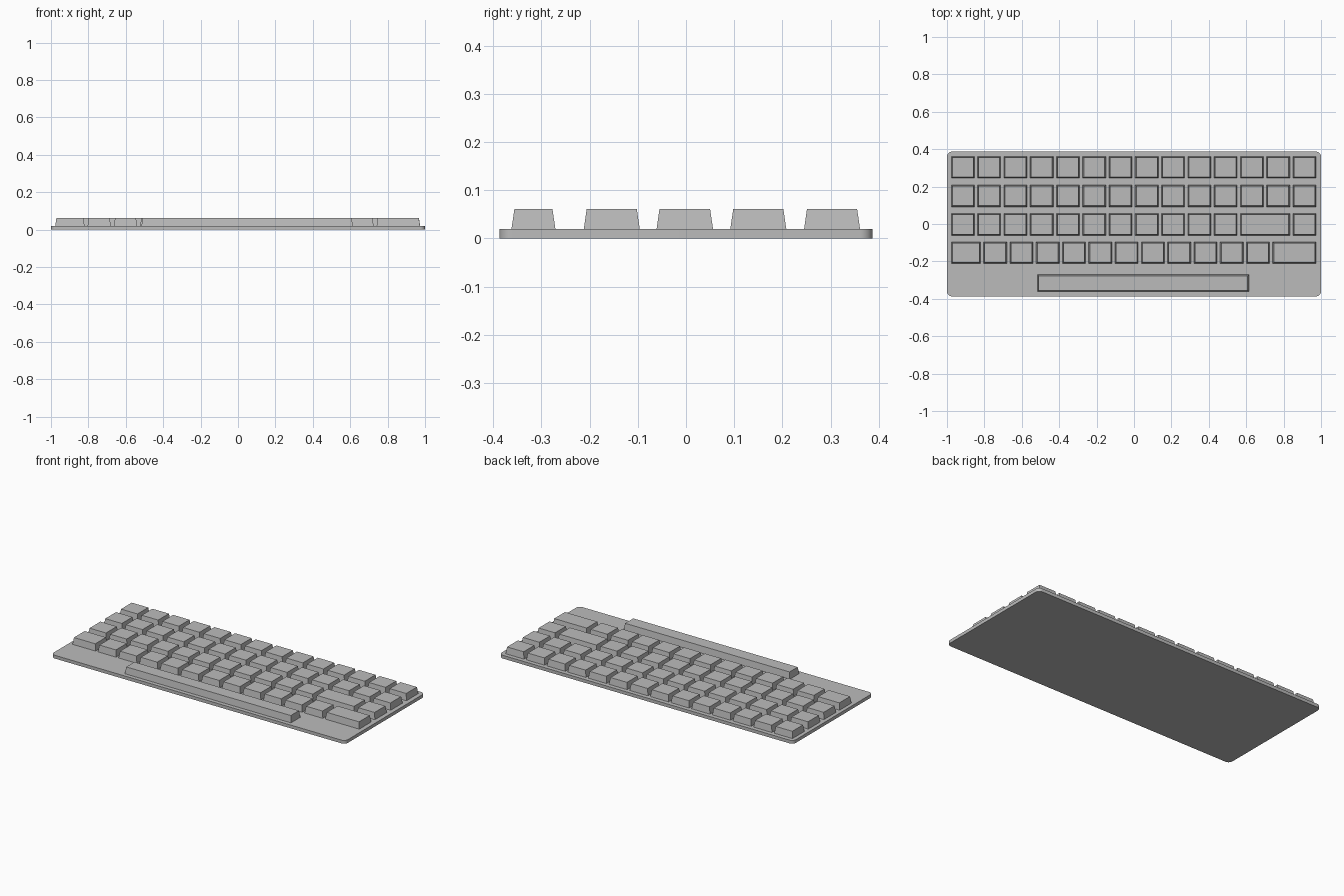
import bpy
import bmesh

cube = bpy.data.objects.get("Cube")
if cube:
    bpy.data.objects.remove(cube, do_unlink=True)

HALF_DEPTH = 0.387
PLATE_TOP = 0.02
KEY_TOP = 0.061
TAPER = 0.006
LEFT, RIGHT = -0.977, 0.973
PITCH = 0.1405
GAP = 0.0165

grey = bpy.data.materials.new("plain grey")
grey.use_nodes = True
grey.diffuse_color = (0.5, 0.5, 0.5, 1)
grey.node_tree.nodes["Principled BSDF"].inputs["Base Color"].default_value = (0.5, 0.5, 0.5, 1)


def add_block(name, x0, x1, y0, y1, z0, z1, taper=0.0, corner=0.0):
    """Box whose top is inset by taper and whose upright edges may be rounded."""
    bm = bmesh.new()
    bmesh.ops.create_cube(bm, size=1)
    for v in bm.verts:
        inset = taper if v.co.z > 0 else 0
        v.co.x = x0 + inset if v.co.x < 0 else x1 - inset
        v.co.y = y0 + inset if v.co.y < 0 else y1 - inset
        v.co.z = z0 if v.co.z < 0 else z1
    if corner:
        upright = [e for e in bm.edges if abs(e.verts[0].co.z - e.verts[1].co.z) > 0.001]
        bmesh.ops.bevel(bm, geom=upright, offset=corner, segments=8,
                        profile=0.5, affect='EDGES')
    mesh = bpy.data.meshes.new(name)
    bm.to_mesh(mesh)
    bm.free()
    mesh.materials.append(grey)
    obj = bpy.data.objects.new(name, mesh)
    bpy.context.collection.objects.link(obj)
    return obj


def add_row(name, y0, y1, spans):
    for i, (x0, x1) in enumerate(spans):
        add_block(f"{name}_key_{i + 1}", x0, x1, y0, y1, PLATE_TOP, KEY_TOP, TAPER)


def run(start, count):
    """Spans of equal keys placed side by side."""
    return [(start + i * PITCH, start + (i + 1) * PITCH - GAP) for i in range(count)]


# Base plate with rounded corners
plate = add_block("base_plate", -1, 1, -HALF_DEPTH, HALF_DEPTH, 0, PLATE_TOP, corner=0.027)
bpy.ops.object.select_all(action='DESELECT')
plate.select_set(True)
bpy.context.view_layer.objects.active = plate
bpy.ops.object.shade_smooth_by_angle()

# Two upper rows of equal keys
add_row("number_row", 0.245, 0.361, run(LEFT, 14))
add_row("upper_row", 0.092, 0.208, run(LEFT, 14))

# Middle row with a double-width key before the last
wide = LEFT + 11 * PITCH
last = LEFT + 13 * PITCH
add_row("middle_row", -0.061, 0.056,
        run(LEFT, 11) + [(wide, last - GAP), (last, RIGHT)])

# Lower row with wider keys at both ends
shift = -0.804
add_row("lower_row", -0.212, -0.096,
        [(LEFT, shift - GAP)] + run(shift, 11) + [(shift + 11 * PITCH, RIGHT)])

# Space bar
add_block("space_bar", -0.516, 0.614, -0.362, -0.271, PLATE_TOP, KEY_TOP, TAPER)
